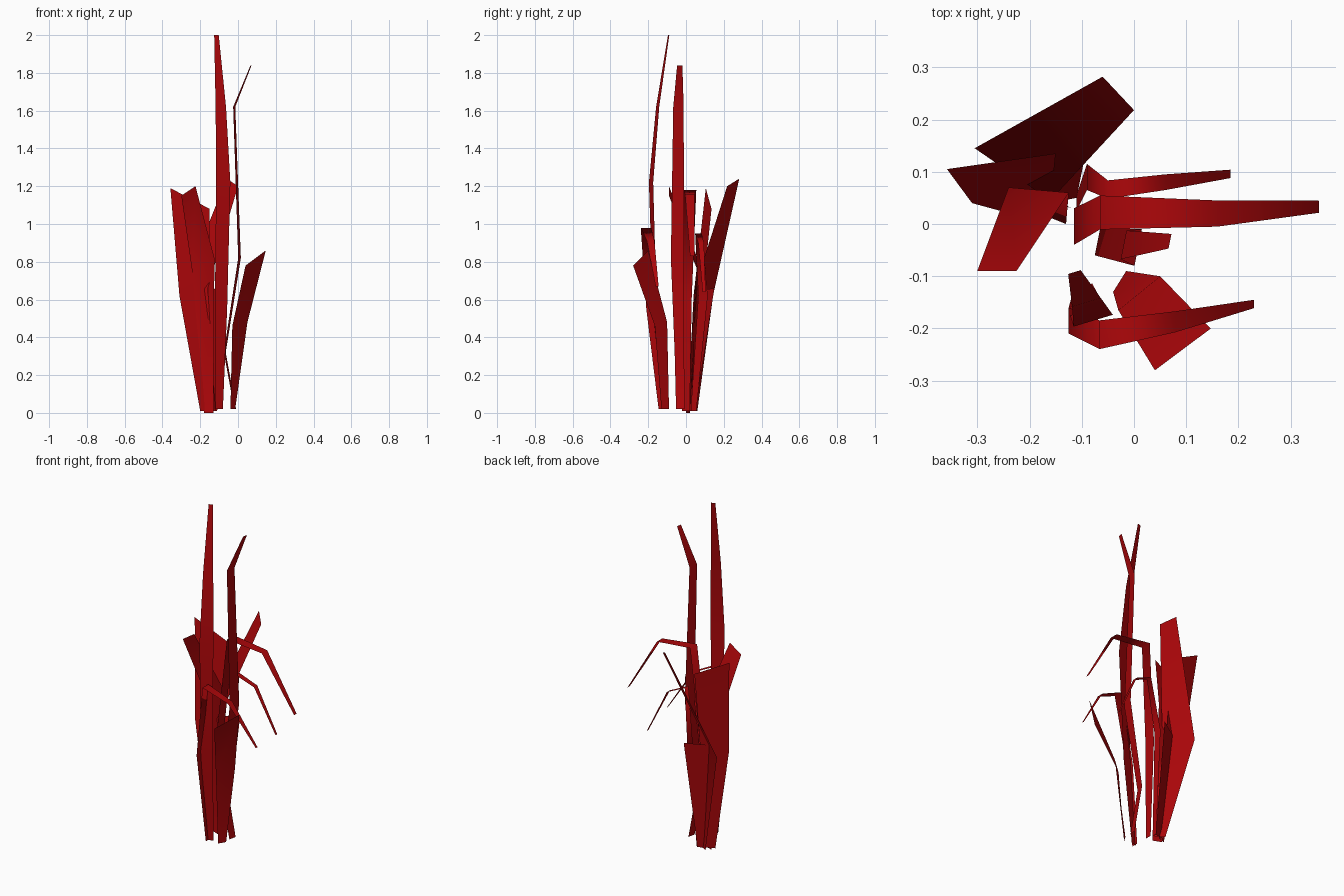
import bpy
from mathutils import Vector

red = bpy.data.materials.new("red_leaf")
red.diffuse_color = (0.42, 0.002, 0.003, 1)


def sheet(name, pairs):
    """Loft a single-sided leaf through left/right point pairs."""
    verts = [p for pair in pairs for p in pair]
    faces = [(2 * i, 2 * i + 1, 2 * i + 3, 2 * i + 2) for i in range(len(pairs) - 1)]
    mesh = bpy.data.meshes.new(name)
    mesh.from_pydata(verts, [], faces)
    mesh.materials.append(red)
    mesh.shade_smooth()
    obj = bpy.data.objects.new(name, mesh)
    bpy.context.collection.objects.link(obj)


def ribbon(name, across, path):
    """Narrow blade: path of (x, y, z, width), widened along one direction."""
    side = Vector(across)
    sheet(name, [(Vector(p[:3]) - side * p[3] / 2, Vector(p[:3]) + side * p[3] / 2)
                 for p in path])


Y = (0, 1, 0)

# Tall upright blades
ribbon("tall_front_blade", (1, .3, 0), [
    (-.10, -.12, .02, .04), (-.09, -.165, .55, .065), (-.078, -.185, 1.22, .075),
    (-.091, -.15, 1.62, .055), (-.114, -.092, 2.0, .024)])
ribbon("tall_side_blade", (.2, 1, 0), [
    (-.015, -.03, .02, .045), (-.07, -.035, .32, .05), (.008, -.045, .82, .07),
    (-.02, -.04, 1.62, .055), (.069, -.033, 1.84, .028)])

# Arching blades that bend over to the right
ribbon("upper_arching_blade", Y, [
    (-.10, .0, .01, .04), (-.115, -.005, .6, .07), (-.065, .022, 1.18, .065),
    (.16, .02, 1.155, .05), (.354, .033, .83, .023)])
ribbon("back_arching_blade", Y, [
    (-.11, .04, .01, .03), (-.09, .09, .62, .05), (-.05, .066, .95, .035),
    (.06, .08, .90, .03), (.185, .096, .64, .016)])
ribbon("front_arching_blade", Y, [
    (-.11, -.125, .02, .04), (-.125, -.185, .55, .05), (-.066, -.212, .98, .055),
    (.08, -.187, .91, .04), (.23, -.153, .67, .016)])

# Broad leaves, given by their left and right edges
sheet("left_broad_leaf", [
    ((-.20, .01, .01), (-.15, .03, .01)),
    ((-.31, .04, .62), (-.155, .085, .60)),
    ((-.358, .105, 1.19), (-.15, .135, 1.08))])
sheet("back_broad_leaf", [
    ((-.17, .06, .01), (-.12, .03, .01)),
    ((-.305, .145, .63), (-.16, .045, .66)),
    ((-.06, .282, 1.24), (.0, .218, 1.20))])
sheet("inner_broad_leaf", [
    ((-.18, .02, .0), (-.13, .0, .0)),
    ((-.24, .07, .73), (-.125, .06, .82)),
    ((-.30, -.09, 1.15), (-.225, -.09, 1.20))])
sheet("front_broad_leaf", [
    ((-.04, -.13, .02), (-.015, -.09, .02)),
    ((-.03, -.165, .46), (.05, -.10, .48)),
    ((.04, -.28, .78), (.147, -.20, .86))])

# Short leaf at the back of the clump
sheet("short_back_leaf", [
    ((-.16, .04, .01), (-.11, .05, .01)),
    ((-.21, .075, .65), (-.09, .15, .66))])
